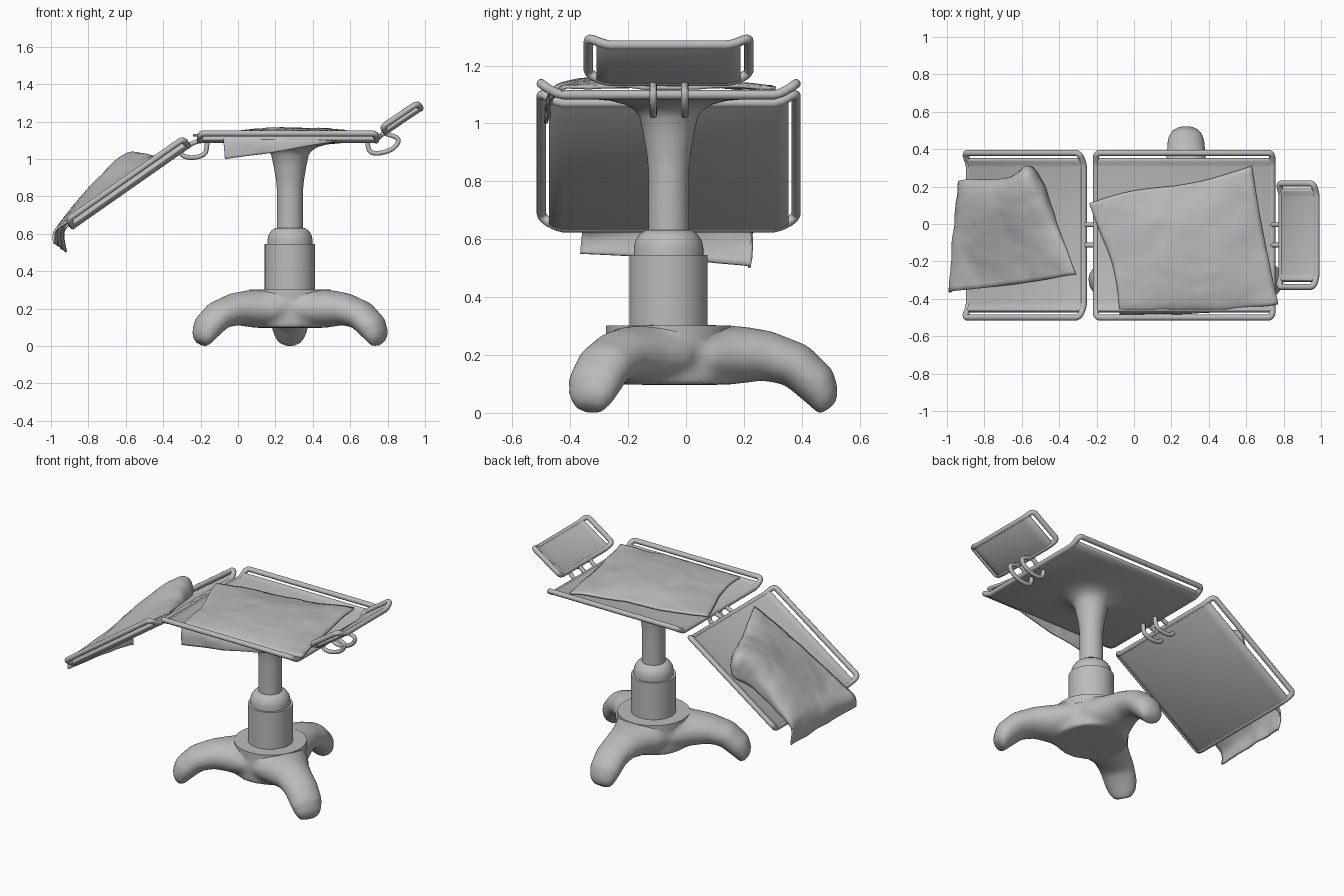
import bpy, bmesh, math
from mathutils import Vector

if "Cube" in bpy.data.objects:
    bpy.data.objects.remove(bpy.data.objects["Cube"])

CX, CY = 0.278, -0.06          # pedestal axis / panel centre line
GREY = bpy.data.materials.new("dark_grey")
GREY.diffuse_color = (0.5, 0.5, 0.5, 1)
GREY.use_nodes = True
GREY.node_tree.nodes["Principled BSDF"].inputs["Base Color"].default_value = GREY.diffuse_color


def mesh_object(name, verts, faces, angle=40):
    me = bpy.data.meshes.new(name)
    me.from_pydata([tuple(v) for v in verts], [], faces)
    bm = bmesh.new()
    bm.from_mesh(me)
    bmesh.ops.recalc_face_normals(bm, faces=bm.faces)
    bm.to_mesh(me)
    bm.free()
    ob = bpy.data.objects.new(name, me)
    bpy.context.collection.objects.link(ob)
    smooth(ob, angle)
    return ob


def smooth(ob, angle=40):
    ob.data.materials.append(GREY)
    bpy.ops.object.select_all(action='DESELECT')
    ob.select_set(True)
    bpy.context.view_layer.objects.active = ob
    bpy.ops.object.shade_smooth_by_angle(angle=math.radians(angle))


def tube(name, pts, r, cyclic=False, kind='POLY'):
    cu = bpy.data.curves.new(name, 'CURVE')
    cu.dimensions = '3D'
    cu.bevel_depth, cu.bevel_resolution, cu.use_fill_caps = r, 3, True
    sp = cu.splines.new(kind)
    sp.points.add(len(pts) - 1)
    for p, co in zip(sp.points, pts):
        p.co = (*co, 1)
    sp.use_cyclic_u = cyclic
    if kind == 'NURBS':
        sp.order_u, sp.use_endpoint_u, sp.resolution_u = 3, True, 6
    ob = bpy.data.objects.new(name, cu)
    bpy.context.collection.objects.link(ob)
    bpy.ops.object.select_all(action='DESELECT')
    ob.select_set(True)
    bpy.context.view_layer.objects.active = ob
    bpy.ops.object.convert(target='MESH')
    smooth(bpy.context.object, 50)


def grid_faces(rows, cols, wrap=False):
    n = cols if wrap else cols - 1
    return [(i * cols + j, i * cols + (j + 1) % cols,
             (i + 1) * cols + (j + 1) % cols, (i + 1) * cols + j)
            for i in range(rows - 1) for j in range(n)]


def lathe(name, profile, n=48):
    verts = [(CX + r * math.cos(2 * math.pi * k / n), CY + r * math.sin(2 * math.pi * k / n), z)
             for r, z in profile for k in range(n)]
    faces = grid_faces(len(profile), n, True)
    faces += [tuple(range(n)), tuple(range(len(verts) - n, len(verts)))]
    return mesh_object(name, verts, faces, 35)


# Panel: a slab inside a rounded rod frame whose sides curl upward
def panel(name, x0, z0, slope, length, half, lift):
    a = math.radians(slope)
    d = Vector((math.cos(a), 0, math.sin(a)))
    n = Vector((-d.z, 0, d.x))
    if n.z < 0:
        n = -n

    def place(u, v):
        t = min(max((abs(v) - half + 0.075) / 0.075, 0), 1)
        return Vector((x0, CY, z0)) + d * u + Vector((0, v, 0)) + n * lift * t ** 1.5

    c, loop = 0.022, []
    corners = [(length - c, half - c, 0), (c, half - c, 90),
               (c, c - half, 180), (length - c, c - half, 270)]
    for (u, v, s) in corners:
        for k in range(7):
            ang = math.radians(s + 15 * k)
            loop.append(place(u + c * math.cos(ang), v + c * math.sin(ang)))
        if s in (90, 270):                       # curled end bars
            sgn = 1 if s == 90 else -1
            uu = 0 if s == 90 else length
            for v2 in (half - 0.04, half - 0.055, half - 0.075, 0.075 - half, 0.055 - half, 0.04 - half):
                loop.append(place(uu, sgn * v2))
    tube(name + "_frame", loop, 0.0165, True)
    vs = [half - 0.031, half - 0.055, half - 0.075]
    vs = [-v for v in vs] + vs[::-1]
    slab = mesh_object(name + "_slab", [place(u, v) for u in (0, length) for v in vs], grid_faces(2, 6))
    m = slab.modifiers.new("thickness", 'SOLIDIFY')
    m.thickness, m.offset = 0.028, 0
    b = slab.modifiers.new("rounding", 'BEVEL')
    b.width, b.segments = 0.006, 2


panel("seat", -0.203, 1.099, 0, 0.942, 0.44, 0.038)
panel("leg_rest", -0.268, 1.07, 215, 0.75, 0.44, 0.045)
panel("head_rest", 0.79, 1.145, 34, 0.225, 0.277, 0.032)

# Hinge hooks joining the panels
for i, y in enumerate((-0.113, -0.004)):
    for nm, path in {
        "leg_hook": [(-0.31, 1.05), (-0.305, 1.018), (-0.25, 1.004), (-0.185, 1.018), (-0.165, 1.05), (-0.165, 1.1)],
        "leg_link": [(-0.27, 1.07), (-0.235, 1.09), (-0.2, 1.099)],
        "head_hook": [(0.695, 1.1), (0.69, 1.045), (0.74, 1.025), (0.83, 1.05), (0.865, 1.1),
                      (0.84, 1.122), (0.79, 1.135)],
        "head_link": [(0.735, 1.1), (0.76, 1.125), (0.79, 1.145)],
    }.items():
        tube(f"{nm}_{i}", [(x, y, z) for x, z in path], 0.013, kind='NURBS')

# Telescopic column
lathe("lower_column", [(0.135, 0.28), (0.135, 0.545)])
lathe("column_dome", [(0.12, 0.53), (0.12, 0.57), (0.115, 0.594), (0.1, 0.617), (0.08, 0.631), (0.06, 0.632)])
lathe("upper_column", [(0.07, 0.6), (0.07, 0.84), (0.075, 0.89), (0.087, 0.96), (0.1, 1.02), (0.117, 1.045),
                       (0.15, 1.065), (0.2, 1.078), (0.3, 1.087)])
lathe("base_top_disc", [(0.217, 0.25), (0.217, 0.302)])

# Three-legged base: swept oval legs fused with the hub
bv, bf = [], []
N = 20
sections = [(0.0, 0.2, 0.105, 0.2, 90), (0.16, 0.2, 0.105, 0.18, 90), (0.25, 0.2, 0.1, 0.14, 88),
            (0.34, 0.197, 0.088, 0.114, 80), (0.44, 0.165, 0.08, 0.106, 58), (0.512, 0.1, 0.075, 0.1, 42),
            (0.543, 0.045, 0.055, 0.082, 35), (0.549, 0.012, 0.035, 0.055, 35)]
for ang in (90, 210, 330):
    a = math.radians(ang)
    out, side = Vector((math.cos(a), math.sin(a), 0)), Vector((-math.sin(a), math.cos(a), 0))
    base = len(bv)
    for r, z, h, w, tilt in sections:
        t = math.radians(tilt)
        up = out * math.cos(t) + Vector((0, 0, math.sin(t)))
        for k in range(N):
            q = 2 * math.pi * k / N
            bv.append(Vector((CX, CY, z)) + out * r + up * h * math.sin(q) + side * w * math.cos(q))
    bf += [tuple(base + i for i in f) for f in grid_faces(len(sections), N, True)]
    bf += [tuple(range(base, base + N)), tuple(range(len(bv) - N, len(bv)))]
base = len(bv)
for z in (0.098, 0.298):
    for k in range(32):
        q = 2 * math.pi * k / 32
        bv.append(Vector((CX + 0.215 * math.cos(q), CY + 0.215 * math.sin(q), z)))
bf += [tuple(base + i for i in f) for f in grid_faces(2, 32, True)]
bf += [tuple(range(base, base + 32)), tuple(range(base + 32, base + 64))]
foot = mesh_object("three_leg_base", bv, bf, 180)
m = foot.modifiers.new("fuse", 'REMESH')
m.mode, m.voxel_size, m.use_smooth_shade = 'VOXEL', 0.014, True
m = foot.modifiers.new("blend", 'SMOOTH')
m.factor, m.iterations = 0.5, 14

# Draped cloths from a coarse control grid, with soft wrinkles
folds = bpy.data.textures.new("folds", 'CLOUDS')
folds.noise_scale = 0.16


def cloth(name, rows):
    ob = mesh_object(name, [p for r in rows for p in r], grid_faces(len(rows), len(rows[0])), 180)
    m = ob.modifiers.new("round", 'SUBSURF')
    m.levels = m.render_levels = 3
    m.boundary_smooth = 'PRESERVE_CORNERS'
    m = ob.modifiers.new("wrinkles", 'DISPLACE')
    m.texture, m.strength, m.mid_level = folds, 0.022, 0.5
    m = ob.modifiers.new("thickness", 'SOLIDIFY')
    m.thickness, m.offset = 0.012, 0


cloth("seat_cloth", [
    [(-.24, .11, 1.125), (0, .19, 1.122), (.25, .2, 1.122), (.45, .25, 1.122), (.63, .31, 1.125)],
    [(-.19, -.03, 1.13), (.02, .03, 1.155), (.25, .05, 1.163), (.47, .05, 1.163), (.66, .1, 1.125)],
    [(-.11, -.2, 1.125), (.07, -.17, 1.152), (.27, -.17, 1.164), (.5, -.17, 1.162), (.71, -.15, 1.125)],
    [(-.08, -.4, 1.13), (.08, -.38, 1.14), (.27, -.37, 1.153), (.52, -.35, 1.148), (.75, -.35, 1.125)],
    [(-.08, -.48, 1.125), (.08, -.48, 1.125), (.25, -.475, 1.13), (.52, -.465, 1.13), (.775, -.425, 1.125)],
    [(-.07, -.478, 1.0), (.08, -.478, 1.02), (.24, -.475, 1.04), (.45, -.465, 1.09), (.765, -.42, 1.115)]])

rows = [
    [(-.31, -.27, 1.065), (-.37, -.12, 1.02), (-.43, .05, .98), (-.48, .22, .95), (-.55, .31, .93)],
    [(-.34, -.27, 1.055), (-.39, -.12, 1.035), (-.45, .05, 1.022), (-.51, .22, 1.025), (-.58, .32, 1.03)],
    [(-.48, -.3, .96), (-.5, -.12, .98), (-.54, .06, 1.02), (-.59, .2, 1.062), (-.62, .27, 1.04)],
    [(-.7, -.33, .81), (-.7, -.15, .86), (-.7, .03, .93), (-.7, .16, .97), (-.7, .24, .89)],
    [(-.88, -.35, .68), (-.88, -.15, .71), (-.87, 0, .75), (-.87, .15, .76), (-.87, .24, .71)],
    [(-.99, -.36, .62), (-.98, -.15, .64), (-.97, 0, .645), (-.96, .13, .65), (-.95, .24, .65)],
    [(-.985, -.365, .55), (-.96, -.15, .54), (-.95, 0, .53), (-.94, .13, .515), (-.92, .23, .507)]]
for r in rows:                                   # tuck the back edge down to the panel
    x, y, z = r[-1]
    r.append((x, y - 0.015, min(z - 0.005, 1.095 + (x + 0.265) * 0.7)))
cloth("leg_rest_cloth", rows)
